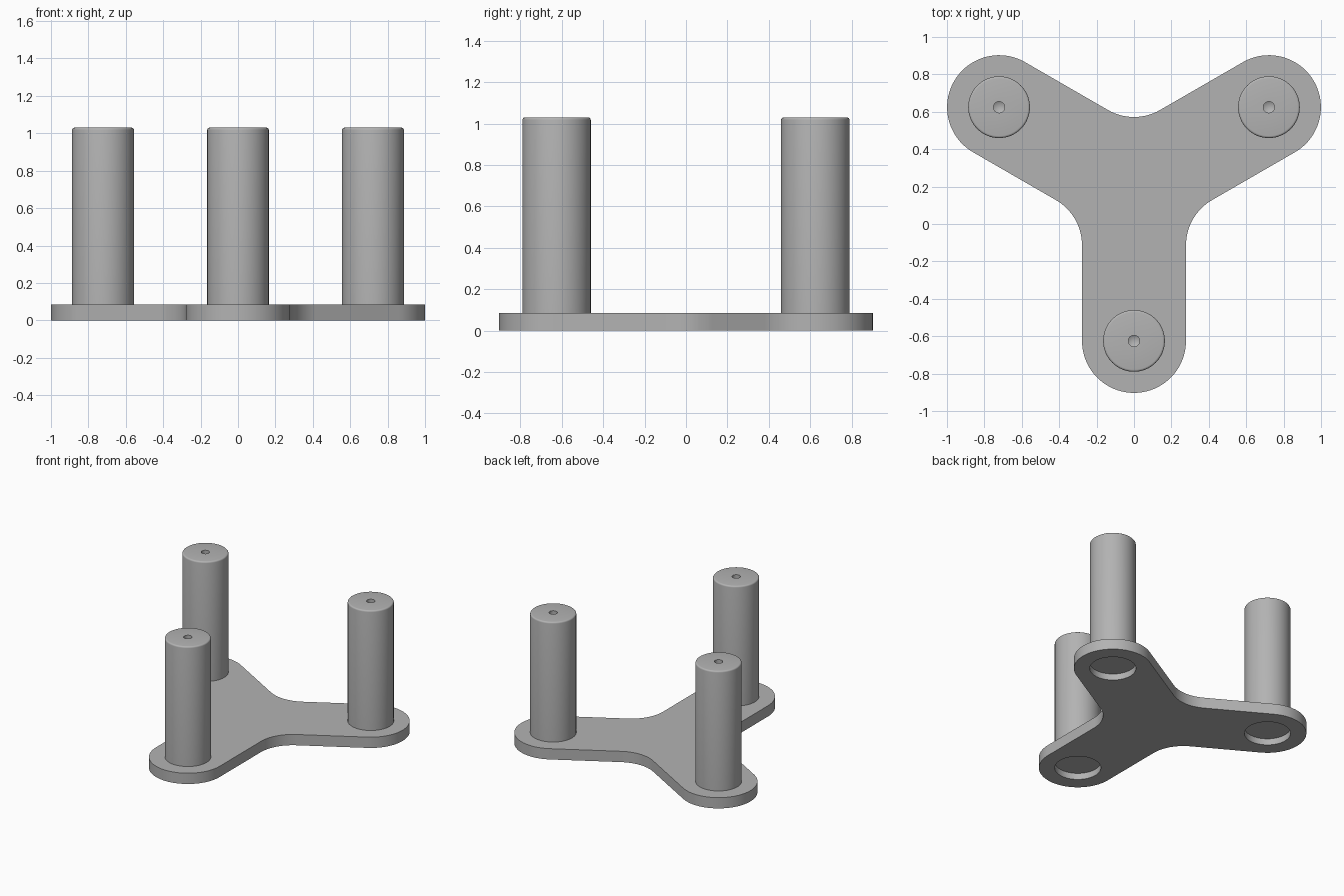
import bpy, bmesh
from math import pi, radians, sin, cos, sqrt
from mathutils import Vector, Matrix

if "Cube" in bpy.data.objects:
    bpy.data.objects.remove(bpy.data.objects["Cube"])

ARM = 0.833          # hub centre to post axis
EDGE = 0.278         # arm half width and fillet radius
HUB = Vector((0, 0.208, 0))
THICK, RECESS, TOP = 0.085, 0.05, 1.03
POST = 0.165

grey = bpy.data.materials.new("satin grey")
grey.use_nodes = True
colour = (0.45, 0.45, 0.45, 1)
grey.diffuse_color = colour
grey.node_tree.nodes["Principled BSDF"].inputs["Base Color"].default_value = colour


def make_object(name, bm):
    bmesh.ops.recalc_face_normals(bm, faces=bm.faces)
    mesh = bpy.data.meshes.new(name)
    bm.to_mesh(mesh)
    bm.free()
    mesh.materials.append(grey)
    obj = bpy.data.objects.new(name, mesh)
    bpy.context.collection.objects.link(obj)
    return obj


def smooth(obj):
    bpy.ops.object.select_all(action="DESELECT")
    obj.select_set(True)
    bpy.context.view_layer.objects.active = obj
    bpy.ops.object.shade_smooth_by_angle(angle=radians(30))


def arc(centre, radius, start, end, steps):
    return [centre + radius * Vector((cos(a), sin(a), 0))
            for a in (start + (end - start) * i / steps for i in range(steps + 1))]


def direction(angle):
    return Vector((cos(angle), sin(angle), 0))


arm_angles = [radians(a) for a in (-90, 30, 150)]
post_spots = [HUB + ARM * direction(a) for a in arm_angles]

# Three-armed plate: round arm ends joined by concave fillets
outline = []
fillet_distance = 2 * EDGE / sin(pi / 3)
for a, spot in zip(arm_angles, post_spots):
    outline += arc(spot, EDGE, a - pi / 2, a + pi / 2, 40)
    valley = a + pi / 3
    outline += arc(HUB + fillet_distance * direction(valley), EDGE,
                   valley + pi + pi / 6, valley + pi - pi / 6, 16)

bm = bmesh.new()
base = bm.faces.new([bm.verts.new(p) for p in outline])
raised = bmesh.ops.extrude_face_region(bm, geom=[base])["geom"]
bmesh.ops.translate(bm, vec=(0, 0, THICK),
                    verts=[v for v in raised if isinstance(v, bmesh.types.BMVert)])
if base not in bm.faces:
    bm.faces.new([v for v in bm.verts if v.co.z < THICK / 2])
plate = make_object("base_plate", bm)

# Round recesses under each post
bm = bmesh.new()
for spot in post_spots:
    bmesh.ops.create_cone(bm, cap_ends=True, segments=64, radius1=POST, radius2=POST,
                          depth=2 * RECESS, matrix=Matrix.Translation(spot))
cutter = make_object("recess_cutter", bm)
cutter.hide_render = True
cut = plate.modifiers.new("recesses", "BOOLEAN")
cut.operation, cut.solver, cut.object = "DIFFERENCE", "EXACT", cutter
bpy.context.view_layer.objects.active = plate
bpy.ops.object.modifier_apply(modifier=cut.name)
bpy.data.objects.remove(cutter)
smooth(plate)

# Posts: rounded top rim and a drilled centre hole with a conical end
ROUND, HOLE = 0.012, 0.03
rim = [(POST - ROUND + ROUND * sin(t), TOP - ROUND + ROUND * cos(t))
       for t in (pi / 2 * (1 - i / 4) for i in range(5))]
profile = ([(0, RECESS + 0.015), (POST, RECESS + 0.015)] + rim
           + [(HOLE, TOP), (HOLE, TOP - 0.15), (0, TOP - 0.167)])
for name, spot in zip(("front_post", "back_left_post", "back_right_post"), post_spots):
    bm = bmesh.new()
    verts = [bm.verts.new((r, 0, z)) for r, z in profile]
    edges = [bm.edges.new(pair) for pair in zip(verts, verts[1:])]
    bmesh.ops.spin(bm, geom=verts + edges, cent=(0, 0, 0), axis=(0, 0, 1),
                   angle=2 * pi, steps=64)
    bmesh.ops.remove_doubles(bm, verts=bm.verts, dist=0.0001)
    post = make_object(name, bm)
    post.location = spot
    smooth(post)
